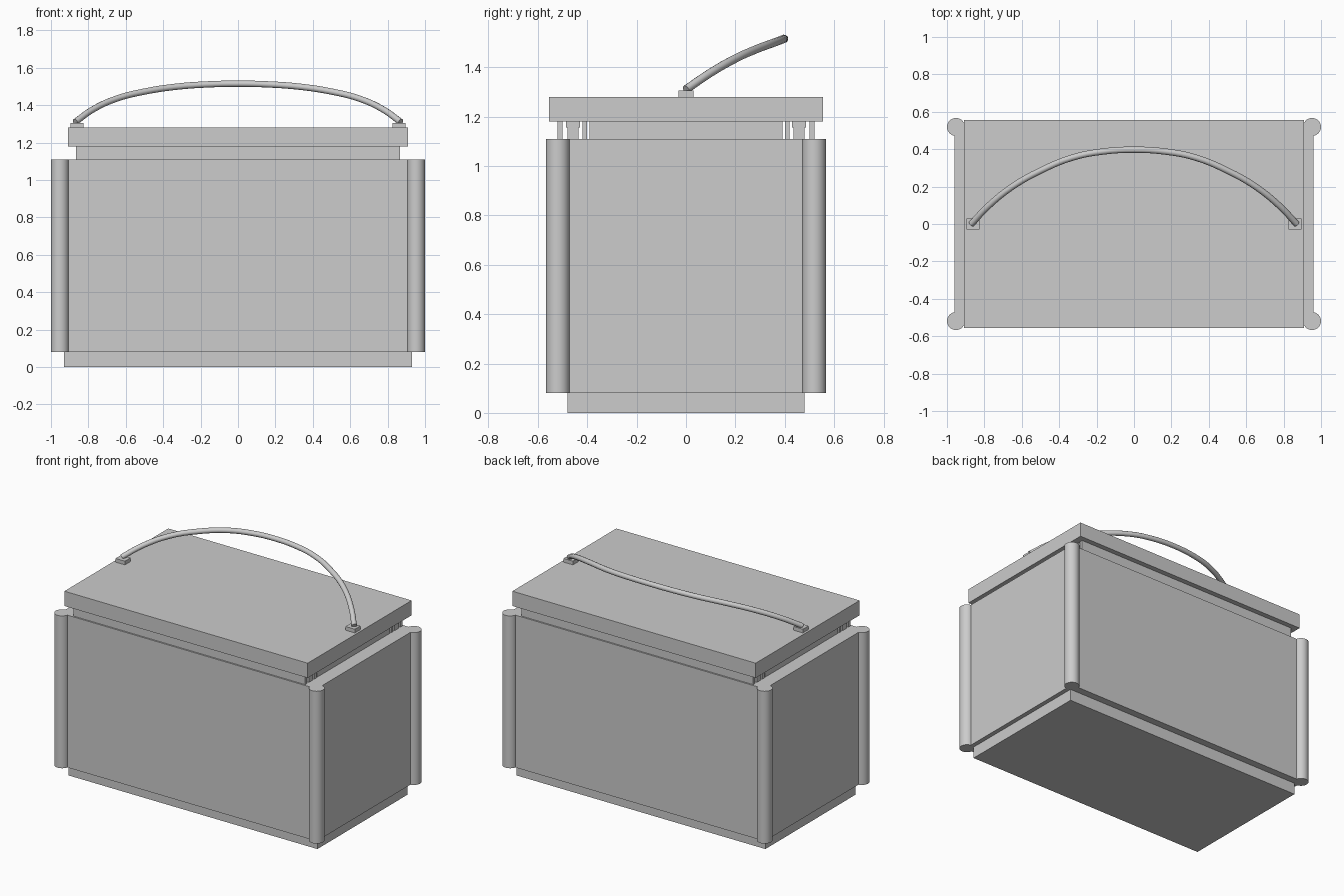
import bpy
import math

if "Cube" in bpy.data.objects:
    bpy.data.objects.remove(bpy.data.objects["Cube"])

grey = bpy.data.materials.new("light grey")
grey.diffuse_color = (0.604, 0.604, 0.604, 1)
grey.use_nodes = True
grey.node_tree.nodes["Principled BSDF"].inputs["Base Color"].default_value = grey.diffuse_color


def box(name, x, y, z):
    """Box from (min, max) ranges on each axis."""
    mid = [(a + b) / 2 for a, b in (x, y, z)]
    bpy.ops.mesh.primitive_cube_add(size=1, location=mid)
    ob = bpy.context.object
    ob.name = name
    ob.scale = [b - a for a, b in (x, y, z)]
    bpy.ops.object.transform_apply(location=False, rotation=False, scale=True)
    ob.data.materials.append(grey)
    return ob


# Base, body and lid
box("base", (-0.93, 0.93), (-0.48, 0.48), (0, 0.08))
box("body", (-0.96, 0.96), (-0.53, 0.53), (0.08, 1.11))
box("lid", (-0.91, 0.91), (-0.555, 0.555), (1.18, 1.28))

# Neck between body and lid, with long rails front and back
box("neck", (-0.865, 0.865), (-0.39, 0.39), (1.11, 1.18))
rails = [
    ("outer_rail", 0.50, 0.52, 1.11, 1.18),
    ("track_head", 0.43, 0.485, 1.155, 1.18),
    ("track_stem", 0.435, 0.48, 1.11, 1.155),
    ("inner_rail", 0.40, 0.42, 1.11, 1.18),
]
for name, y0, y1, z0, z1 in rails:
    box("front_" + name, (-0.867, 0.867), (-y1, -y0), (z0, z1))
    box("back_" + name, (-0.867, 0.867), (y0, y1), (z0, z1))

# Round corner posts and handle feet
for sx in (-1, 1):
    for sy in (-1, 1):
        bpy.ops.mesh.primitive_cylinder_add(
            vertices=32, radius=0.048, depth=1.03,
            location=(sx * 0.952, sy * 0.519, 0.595))
        post = bpy.context.object
        post.name = "corner_post"
        post.data.materials.append(grey)
        bpy.ops.object.shade_smooth_by_angle(angle=math.radians(35))
    box("handle_foot", (sx * 0.86 - 0.035, sx * 0.86 + 0.035),
        (-0.03, 0.03), (1.28, 1.305))

# Arched carrying handle leaning backwards
half = [(-0.87, 0.0, 1.31), (-0.78, 0.095, 1.375), (-0.65, 0.2, 1.435),
        (-0.5, 0.285, 1.473), (-0.33, 0.355, 1.499), (-0.17, 0.387, 1.511)]
path = half + [(0, 0.397, 1.515)] + [(-x, y, z) for x, y, z in reversed(half)]
curve = bpy.data.curves.new("handle", 'CURVE')
curve.dimensions = '3D'
curve.bevel_depth = 0.017
curve.bevel_resolution = 4
curve.use_fill_caps = True
curve.resolution_u = 4
spline = curve.splines.new('BEZIER')
spline.bezier_points.add(len(path) - 1)
for point, co in zip(spline.bezier_points, path):
    point.co = co
    point.handle_left_type = point.handle_right_type = 'AUTO'
handle = bpy.data.objects.new("handle", curve)
bpy.context.collection.objects.link(handle)
curve.materials.append(grey)
bpy.ops.object.select_all(action='DESELECT')
handle.select_set(True)
bpy.context.view_layer.objects.active = handle
bpy.ops.object.convert(target='MESH')
bpy.ops.object.shade_smooth_by_angle(angle=math.radians(40))
